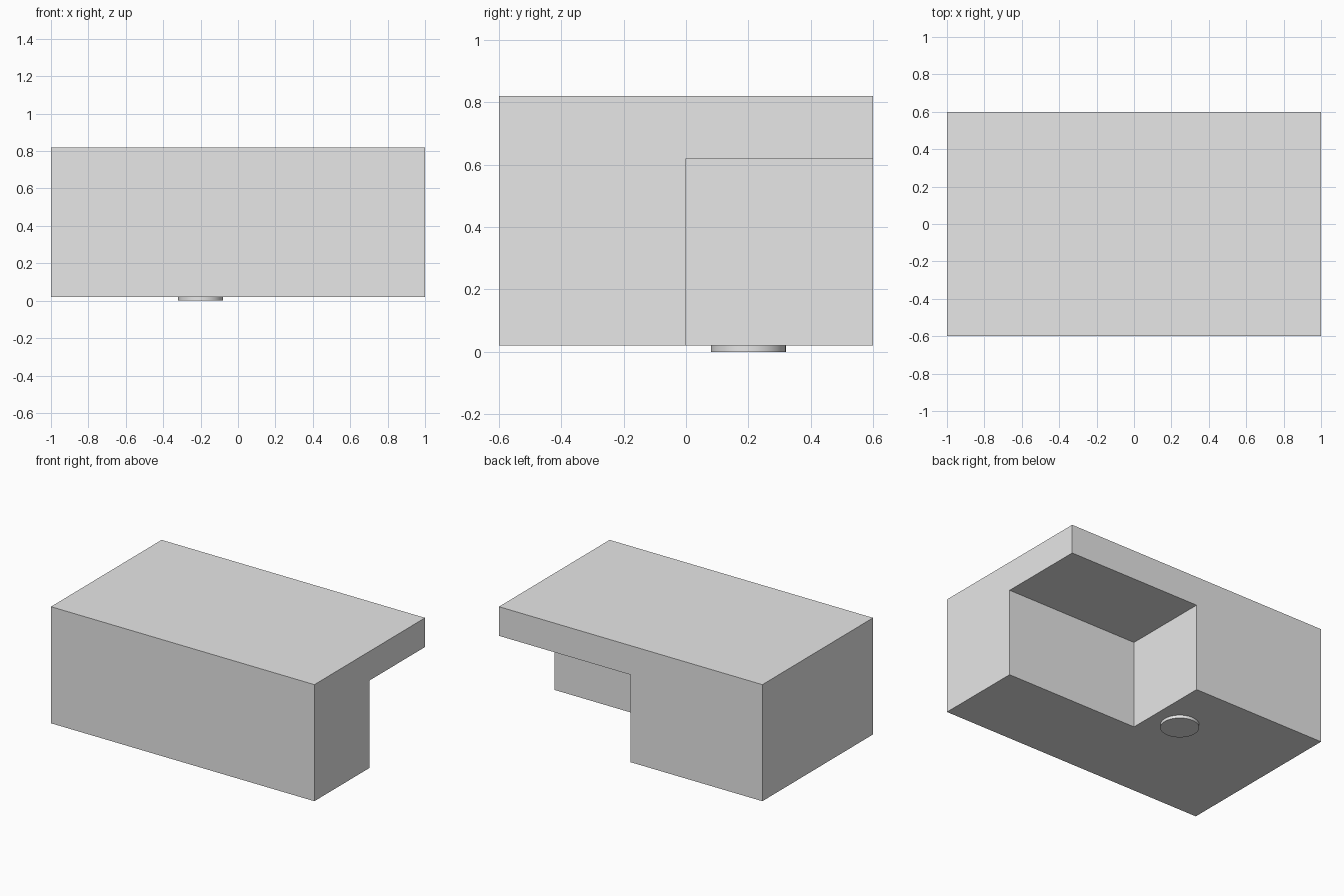
import bpy

default_cube = bpy.data.objects.get("Cube")
if default_cube:
    bpy.data.objects.remove(default_cube, do_unlink=True)

# Single plain grey
GREY = (0.8, 0.8, 0.8, 1.0)
grey = bpy.data.materials.new("light grey")
grey.use_nodes = True
grey.diffuse_color = GREY
grey.node_tree.nodes["Principled BSDF"].inputs["Base Color"].default_value = GREY


def add_box(name, low, high):
    """Box spanning two opposite corners."""
    center = [(a + b) / 2 for a, b in zip(low, high)]
    bpy.ops.mesh.primitive_cube_add(size=1, location=center)
    box = bpy.context.object
    box.name = name
    box.scale = [b - a for a, b in zip(low, high)]
    bpy.ops.object.transform_apply(location=False, rotation=False, scale=True)
    box.data.materials.append(grey)
    return box


BASE = 0.02  # height of the block's underside

# Block with its back corner notched out below the top slab
block = add_box("block", (-1, -0.6, BASE), (1, 0.6, 0.82))
cutter = add_box("corner_cutter", (0, 0, BASE - 0.2), (1.2, 0.8, 0.62))
cutter.hide_render = True
notch = block.modifiers.new("corner notch", "BOOLEAN")
notch.operation = "DIFFERENCE"
notch.solver = "EXACT"
notch.object = cutter
bpy.context.view_layer.objects.active = block
bpy.ops.object.modifier_apply(modifier=notch.name)
bpy.data.objects.remove(cutter, do_unlink=True)

# Round foot under the block
bpy.ops.mesh.primitive_cylinder_add(vertices=64, radius=0.12, depth=BASE,
                                    location=(-0.2, 0.2, BASE / 2))
foot = bpy.context.object
foot.name = "round_foot"
foot.data.materials.append(grey)
bpy.ops.object.shade_smooth_by_angle()
